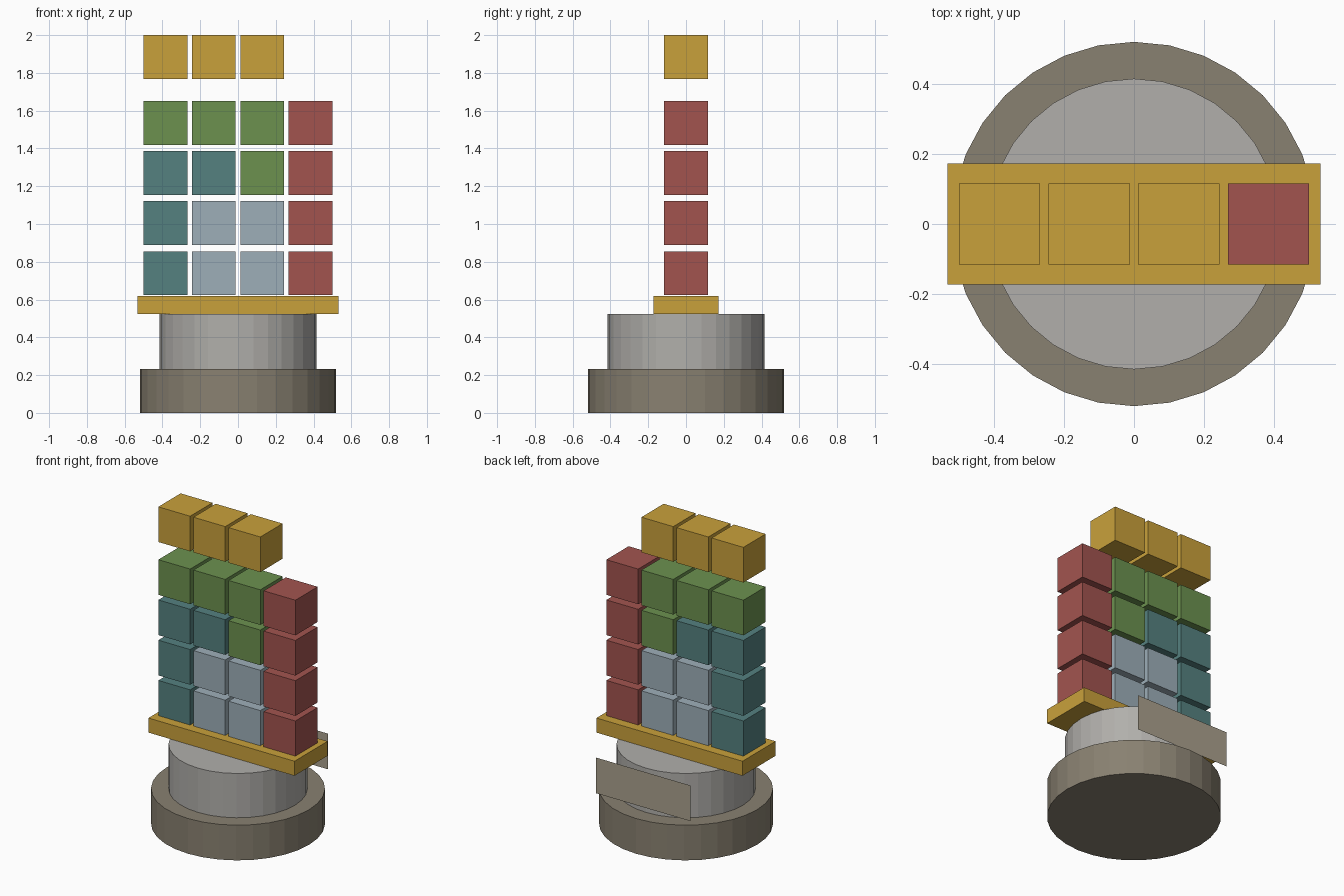
import bpy
import bmesh
from mathutils import Matrix, Vector

default = bpy.data.objects.get("Cube")
if default:
    bpy.data.objects.remove(default, do_unlink=True)


def material(name, hex_code):
    """Flat colour from an sRGB hex code, stored as linear values."""
    def linear(c):
        return c / 12.92 if c <= 0.04045 else ((c + 0.055) / 1.055) ** 2.4
    rgb = [linear(int(hex_code[i:i + 2], 16) / 255) for i in (0, 2, 4)]
    mat = bpy.data.materials.new(name)
    mat.use_nodes = True
    mat.diffuse_color = (*rgb, 1)
    mat.node_tree.nodes["Principled BSDF"].inputs["Base Color"].default_value = (*rgb, 1)
    return mat


gold = material("gold", "C9A13B")
red = material("brick red", "A2544F")
green = material("leaf green", "6C914F")
teal = material("teal", "558180")
pale_blue = material("pale blue", "9EAFB9")
silver = material("silver grey", "B1AFAB")
stone = material("dark stone", "898171")
tan = material("tan", "AAA18D")


def finish(name, bm, mat):
    mesh = bpy.data.meshes.new(name)
    bm.to_mesh(mesh)
    bm.free()
    mesh.materials.append(mat)
    obj = bpy.data.objects.new(name, mesh)
    bpy.context.collection.objects.link(obj)
    return obj


def add_box(bm, centre, size):
    bmesh.ops.create_cube(bm, size=1, matrix=Matrix.Translation(Vector(centre))
                          @ Matrix.Diagonal((*size, 1)))


def drum(name, radius, bottom, top, mat):
    bm = bmesh.new()
    # start with a corner on the y axis
    bmesh.ops.create_cone(bm, cap_ends=True, segments=32, radius1=radius,
                          radius2=radius, depth=top - bottom,
                          matrix=Matrix.Translation((0, 0, (bottom + top) / 2)))
    finish(name, bm, mat)


# Round pedestal
drum("pedestal_base", 0.52, 0, 0.232, stone)
drum("pedestal_drum", 0.415, 0.232, 0.524, silver)

# Tray under the blocks
bm = bmesh.new()
add_box(bm, (0, 0, 0.572), (1.066, 0.345, 0.096))
finish("tray", bm, gold)

# Blank plate standing behind the drum
bm = bmesh.new()
bmesh.ops.create_grid(bm, x_segments=1, y_segments=1, size=0.5,
                      matrix=Matrix.Translation((0, 0.447, 0.397))
                      @ Matrix.Rotation(-1.5707963, 4, "X")
                      @ Matrix.Diagonal((0.69, 0.235, 1, 1)))
finish("back_plate", bm, tan)

# Block pieces: (column, row) cells of a grid; the top piece floats higher
BLOCK = 0.232
COLUMN_STEP = 0.256
ROW_STEP = 0.2655
FIRST_ROW = 0.739
FLOAT_GAP = 0.083

pieces = {
    "corner_piece": (teal, [(0, 0), (0, 1), (0, 2), (1, 2)]),
    "hook_piece": (green, [(0, 3), (1, 3), (2, 3), (2, 2)]),
    "tall_piece": (red, [(3, row) for row in range(4)]),
    "square_piece": (pale_blue, [(1, 0), (2, 0), (1, 1), (2, 1)]),
    "floating_piece": (gold, [(col, 4) for col in range(3)]),
}
for name, (mat, cells) in pieces.items():
    bm = bmesh.new()
    for col, row in cells:
        lift = FLOAT_GAP if row == 4 else 0
        centre = ((col - 1.5) * COLUMN_STEP, 0, FIRST_ROW + row * ROW_STEP + lift)
        add_box(bm, centre, (BLOCK, BLOCK, BLOCK))
    finish(name, bm, mat)
